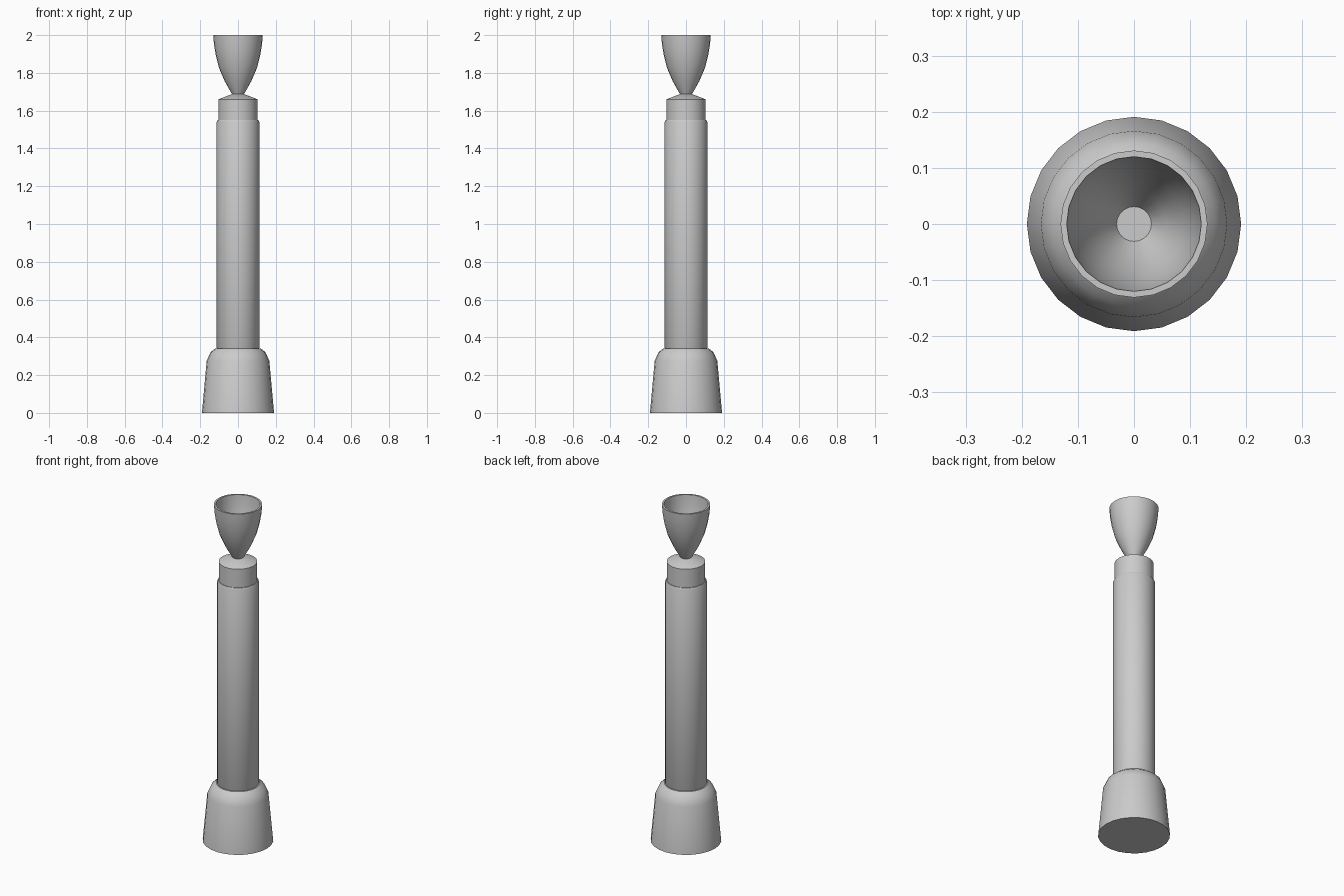
import bpy, bmesh, math

SIDES = 24

cube = bpy.data.objects.get("Cube")
if cube:
    bpy.data.objects.remove(cube, do_unlink=True)

grey = bpy.data.materials.new("plain_grey")
grey.use_nodes = True
grey.diffuse_color = (0.6, 0.6, 0.6, 1)
grey.node_tree.nodes["Principled BSDF"].inputs["Base Color"].default_value = (0.6, 0.6, 0.6, 1)


def lathe(name, profile):
    """Turn (radius, z) points about z and cap both ends."""
    bm = bmesh.new()
    rings = []
    for r, z in profile:
        angles = [2 * math.pi * i / SIDES for i in range(SIDES)]
        rings.append([bm.verts.new((r * math.cos(a), r * math.sin(a), z)) for a in angles])
    for low, high in zip(rings, rings[1:]):
        for i in range(SIDES):
            j = (i + 1) % SIDES
            bm.faces.new((low[i], low[j], high[j], high[i]))
    bm.faces.new(rings[0][::-1])
    bm.faces.new(rings[-1])
    mesh = bpy.data.meshes.new(name)
    bm.to_mesh(mesh)
    bm.free()
    mesh.materials.append(grey)
    obj = bpy.data.objects.new(name, mesh)
    bpy.context.collection.objects.link(obj)
    bpy.ops.object.select_all(action='DESELECT')
    obj.select_set(True)
    bpy.context.view_layer.objects.active = obj
    bpy.ops.object.shade_smooth_by_angle(angle=math.radians(35))
    return obj


# Flared foot with a rounded shoulder
lathe("base", [(0.191, 0), (0.166, 0.275), (0.145, 0.322), (0.118, 0.342)])

# Long shaft with slightly eased ends
lathe("shaft", [(0.108, 0.335), (0.113, 0.345), (0.113, 1.54), (0.108, 1.55)])

# Collar with a shallow conical top
lathe("collar", [(0.104, 1.545), (0.104, 1.66), (0.031, 1.688)])

# Hollow flared cup: up the outside, over the rim, down the inside
outer = [(0.031, 1.686), (0.07, 1.755), (0.1, 1.825), (0.118, 1.895), (0.127, 1.95), (0.131, 2.0)]
inner = [(0.12, 2.0), (0.116, 1.95), (0.107, 1.895), (0.089, 1.825), (0.059, 1.755), (0.031, 1.705)]
lathe("cup", outer + inner)
